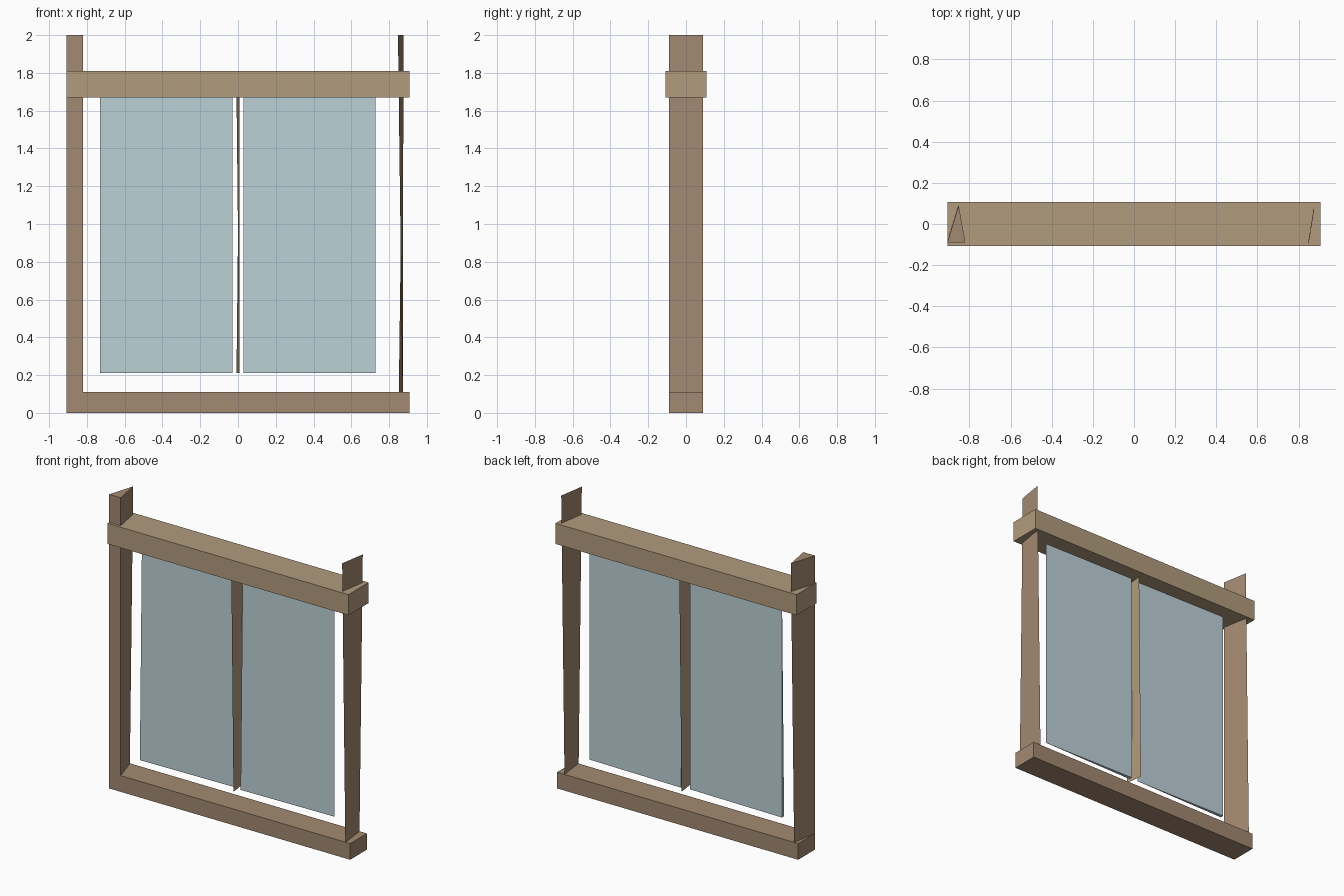
import bpy, bmesh

if "Cube" in bpy.data.objects:
    bpy.data.objects.remove(bpy.data.objects["Cube"])


def material(name, srgb):
    m = bpy.data.materials.new(name)
    m.diffuse_color = [(c / 255) ** 2.2 for c in srgb] + [1]
    m.use_nodes = True
    m.node_tree.nodes["Principled BSDF"].inputs["Base Color"].default_value = m.diffuse_color
    return m


WOOD = material("wood", (161, 136, 112))
LIGHT = material("light_wood", (176, 154, 125))
GLASS = material("glass", (186, 207, 214))


def loft(name, lower, upper, z0, z1, mat):
    """Join a lower and an upper plan profile; two-point profiles give a sheet."""
    bm = bmesh.new()
    a = [bm.verts.new((x, y, z0)) for x, y in lower]
    b = [bm.verts.new((x, y, z1)) for x, y in upper]
    n = len(a)
    for i in range(n if n > 2 else 1):
        j = (i + 1) % n
        bm.faces.new((a[i], a[j], b[j], b[i]))
    if n > 2:
        bm.faces.new(a[::-1])
        bm.faces.new(b)
    bmesh.ops.remove_doubles(bm, verts=bm.verts, dist=1e-5)
    bmesh.ops.recalc_face_normals(bm, faces=bm.faces)
    me = bpy.data.meshes.new(name)
    bm.to_mesh(me)
    bm.free()
    me.materials.append(mat)
    ob = bpy.data.objects.new(name, me)
    bpy.context.collection.objects.link(ob)
    return ob


def beam(name, hx, hy, z0, z1, mat):
    p = [(-hx, -hy), (hx, -hy), (hx, hy), (-hx, hy)]
    return loft(name, p, p, z0, z1, mat)


# Sill and lintel
beam("sill", 0.907, 0.09, 0, 0.11, WOOD)
beam("lintel", 0.907, 0.108, 1.67, 1.81, LIGHT)

# Left post: three-sided, its back edge leaning
front = [(-0.907, -0.09), (-0.82, -0.09)]
loft("left_post", front + [(-0.878, 0.09)], front + [(-0.852, 0.09)], 0, 2, WOOD)

# Right post and mullion: slightly twisted thin boards
loft("right_post", [(0.872, -0.09), (0.85, 0.09)],
     [(0.847, -0.09), (0.876, 0.09)], 0, 2, WOOD)
loft("mullion", [(0.008, -0.06), (-0.008, 0.06)],
     [(-0.008, -0.06), (0.008, 0.06)], 0.21, 1.69, LIGHT)

# Glass panes: thin wedges, thickest at the lower left
for side, x in (("left", -0.73), ("right", 0.028)):
    tip, top = (x + 0.7, 0), (x, 0.01)
    loft(side + "_pane", [(x, -0.012), tip, (x, 0.012)],
         [top, tip, top], 0.21, 1.69, GLASS)
